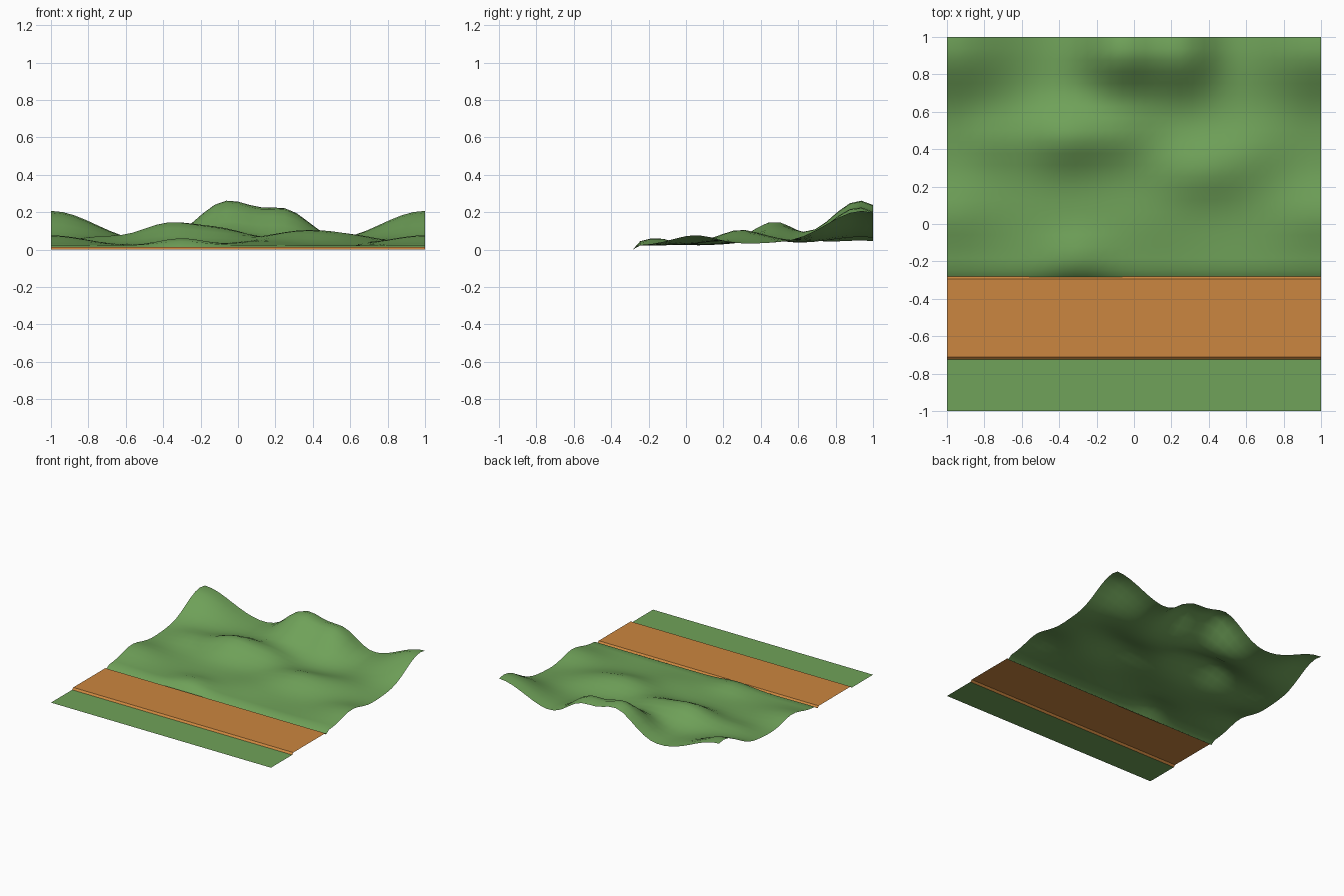
import bpy, bmesh, math

if "Cube" in bpy.data.objects:
    bpy.data.objects.remove(bpy.data.objects["Cube"])

ROAD_BACK = -0.285

def material(name, color):
    m = bpy.data.materials.new(name)
    m.diffuse_color = (*color, 1)
    m.use_nodes = True
    m.node_tree.nodes["Principled BSDF"].inputs["Base Color"].default_value = m.diffuse_color
    return m

GRASS = material("grass_green", (0.16, 0.36, 0.10))
DIRT = material("dirt_orange", (0.60, 0.24, 0.05))

def sheet(name, xs, ys, height, mat):
    """Open grid surface with z = height(x, y)."""
    bm = bmesh.new()
    rows = [[bm.verts.new((x, y, height(x, y))) for x in xs] for y in ys]
    for r0, r1 in zip(rows, rows[1:]):
        for i in range(len(xs) - 1):
            bm.faces.new((r0[i], r0[i + 1], r1[i + 1], r1[i]))
    me = bpy.data.meshes.new(name)
    bm.to_mesh(me)
    bm.free()
    ob = bpy.data.objects.new(name, me)
    bpy.context.collection.objects.link(ob)
    me.materials.append(mat)
    return ob

def spread(a, b, n):
    return [a + (b - a) * i / n for i in range(n + 1)]

# Hills: x, y, height, x radius, y radius
HILLS = [
    (-0.06, 0.93, 0.235, 0.16, 0.155),   # main peak
    (0.27, 0.92, 0.165, 0.125, 0.15),    # its shoulder
    (1.00, 0.94, 0.185, 0.24, 0.19),     # peak across the side seam
    (-0.38, 0.47, 0.115, 0.15, 0.12),    # middle left hill
    (-0.08, 0.48, 0.075, 0.15, 0.11),    # its long shoulder
    (0.36, 0.29, 0.080, 0.20, 0.12),     # middle right hill
    (0.65, 0.42, 0.035, 0.15, 0.12),
    (1.00, 0.05, 0.055, 0.18, 0.12),     # low mound across the seam
    (-0.75, 0.45, 0.040, 0.13, 0.10),
    (-0.30, -0.16, 0.040, 0.12, 0.08),   # mound by the road
    (0.10, 0.02, 0.020, 0.16, 0.12),
]

def hill_height(x, y):
    z = 0.022
    for hx, hy, h, rx, ry in HILLS:
        dx = (x - hx + 1) % 2 - 1        # terrain tiles sideways
        z += h * math.exp(-((dx / rx) ** 2 + ((y - hy) / ry) ** 2) / 2)
    return z * min(1, (y - ROAD_BACK) / 0.04)

# Hilly ground behind the road
hills = sheet("hills", spread(-1, 1, 32),
              [ROAD_BACK] + spread(-0.245, 1, 20), hill_height, GRASS)

# Raised dirt road with sloped front and back lips
road_profile = {-0.725: 0.0, -0.71: 0.014, -0.295: 0.014, -0.28: 0.0}
road = sheet("road", [-1, 1], list(road_profile), lambda x, y: road_profile[y], DIRT)

# Flat verge in front of the road
verge = sheet("verge", [-1, 1], [-1, -0.725], lambda x, y: 0, GRASS)

# Smooth rolling hills
for p in hills.data.polygons:
    p.use_smooth = True
